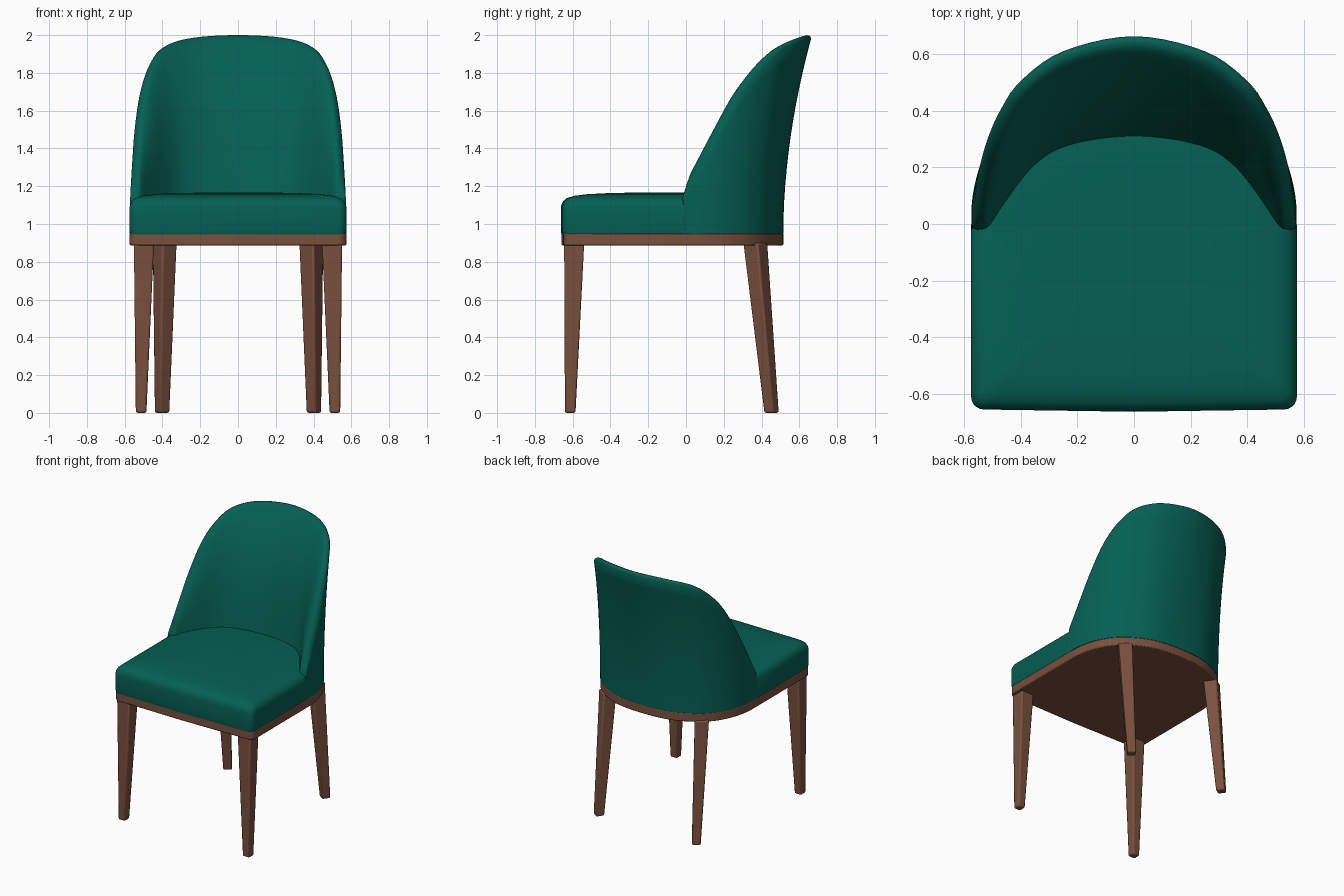
import bpy, bmesh, math
from mathutils import Vector, Matrix

if "Cube" in bpy.data.objects:
    bpy.data.objects.remove(bpy.data.objects["Cube"])


def material(name, rgb):
    m = bpy.data.materials.new(name)
    m.diffuse_color = (*rgb, 1)
    m.use_nodes = True
    m.node_tree.nodes["Principled BSDF"].inputs["Base Color"].default_value = m.diffuse_color
    return m


GREEN = material("green fabric", (0.0015, 0.116, 0.088))
BROWN = material("brown wood", (0.195, 0.080, 0.048))


def finish(name, bm, mat, angle=40, bevel=0):
    bmesh.ops.recalc_face_normals(bm, faces=bm.faces)
    me = bpy.data.meshes.new(name)
    bm.to_mesh(me)
    bm.free()
    me.materials.append(mat)
    ob = bpy.data.objects.new(name, me)
    bpy.context.collection.objects.link(ob)
    if bevel:
        mod = ob.modifiers.new("bevel", 'BEVEL')
        mod.width, mod.segments, mod.limit_method = bevel, 2, 'ANGLE'
    bpy.ops.object.select_all(action='DESELECT')
    ob.select_set(True)
    bpy.context.view_layer.objects.active = ob
    bpy.ops.object.shade_smooth_by_angle(angle=math.radians(angle))
    return ob


def smooth_curve(half, steps=5):
    """Mirror a half curve across x and resample it as a Catmull-Rom spline."""
    h = [Vector(p) for p in half]
    p = h + [Vector((-v.x, v.y, v.z)) for v in reversed(h[:-1])]
    p = [2 * p[0] - p[1]] + p + [2 * p[-1] - p[-2]]
    out = []
    for i in range(1, len(p) - 2):
        a, b, c, d = p[i - 1:i + 3]
        for k in range(steps):
            t = k / steps
            out.append(0.5 * (2 * b + (c - a) * t + (2 * a - 5 * b + 4 * c - d) * t * t
                              + (3 * b - a - 3 * c + d) * t ** 3))
    return out + [p[-2]]


def loft(bm, rings, closed):
    rows = [[bm.verts.new(v) for v in r] for r in rings]
    n = len(rows[0])
    for a, b in zip(rows, rows[1:]):
        for i in range(n if closed else n - 1):
            j = (i + 1) % n
            bm.faces.new((a[i], a[j], b[j], b[i]))
    return rows


# Matching curves of the backrest: outer foot, rim, inner foot
foot = smooth_curve([(.575, -.02, .95), (.572, .08, .95), (.552, .18, .95), (.515, .27, .95),
                     (.46, .35, .95), (.37, .425, .95), (.21, .495, .95), (0, .515, .95)])
rim = smooth_curve([(.571, -.012, 1.15), (.56, .1, 1.345), (.545, .2, 1.535), (.517, .3, 1.715),
                    (.473, .4, 1.845), (.4, .505, 1.938), (.25, .61, 1.985), (0, .663, 2.0)])
inner = smooth_curve([(.53, -.03, 1.1), (.5, 0, 1.1), (.46, .06, 1.1), (.41, .13, 1.1),
                      (.35, .2, 1.1), (.27, .255, 1.1), (.15, .287, 1.1), (0, .3, 1.1)])

# Backrest shell
columns = []
for f, r, i in zip(foot, rim, inner):
    d = Vector((i.x - r.x, i.y - r.y, 0))
    w = min(.06, d.length * .6)
    d.normalize()
    top_out = r - Vector((0, 0, .016))
    top_in = r + d * w - Vector((0, 0, .03))
    col = []
    for k in range(13):
        s = k / 12
        p = f.lerp(top_out, s ** 1.9)
        p.z = f.z + (top_out.z - f.z) * s
        col.append(p)
    col += [r + d * w * .12 - Vector((0, 0, .004)), r + d * w * .35, r + d * w * .7 - Vector((0, 0, .01))]
    for k in range(13):
        s = 1 - k / 12
        p = i.lerp(top_in, .5 * s + .5 * s ** 3.5)
        p.z = i.z + (top_in.z - i.z) * s
        col.append(p)
    columns.append(col)
bm = bmesh.new()
cols = loft(bm, columns, False)
bm.faces.new(cols[0])
bm.faces.new(cols[-1])
finish("backrest", bm, GREEN, 60)


# Plan outline shared by the seat and the wooden frame
def outline(front, side, back_scale, r=.045):
    pts = [(p.x * (back_scale if p.y > 0 else 1) * side / .575, p.y * back_scale) for p in foot]
    for sx, a0 in ((-1, 180), (1, 270)):
        for k in range(6):
            a = math.radians(a0 + 18 * k)
            pts.append((sx * (side - r) + r * math.cos(a), front + r + r * math.sin(a)))
        if sx < 0:
            pts.append((0, front - .008))
    return pts


def inset_ring(pts, d, z):
    return [Vector((x * (1 - d / .575), -.07 + (y + .07) * (1 - d / .59), z)) for x, y in pts]


# Upholstered seat with a crowned top
plan = outline(-.655, .575, .975)
bm = bmesh.new()
rows = loft(bm, [inset_ring(plan, d, z) for d, z in (
    (.004, .945), (0, .965), (0, 1.08), (.003, 1.1), (.012, 1.12), (.03, 1.136),
    (.07, 1.149), (.14, 1.158), (.26, 1.164), (.42, 1.167))], True)
bm.faces.new(rows[0])
bm.faces.new(rows[-1])
finish("seat", bm, GREEN, 50)

# Wooden frame under the seat
plan = outline(-.65, .574, 1.0)
bm = bmesh.new()
rows = loft(bm, [inset_ring(plan, 0, .887), inset_ring(plan, 0, .952)], True)
bm.faces.new(rows[0])
bm.faces.new(rows[1])
finish("seat_frame", bm, BROWN, 40, .006)


# Tapered legs
def leg(name, bottom, top, half_bottom, half_top, turn):
    bm = bmesh.new()
    rings = []
    for (x, y), h, z in ((bottom, half_bottom, 0), (top, half_top, .9)):
        rot = Matrix.Rotation(math.radians(turn), 3, 'Z')
        rings.append([rot @ Vector((a * h, b * h, 0)) + Vector((x, y, z))
                      for a, b in ((-1, -1), (1, -1), (1, 1), (-1, 1))])
    rows = loft(bm, rings, True)
    bm.faces.new(rows[0])
    bm.faces.new(rows[1])
    finish(name, bm, BROWN, 40, .01)


for side, s in (("left", -1), ("right", 1)):
    leg("front_leg_" + side, (s * .513, -.613), (s * .498, -.592), .028, .053, 0)
    leg("back_leg_" + side, (s * .402, .453), (s * .388, .367), .030, .048, -s * 35)
